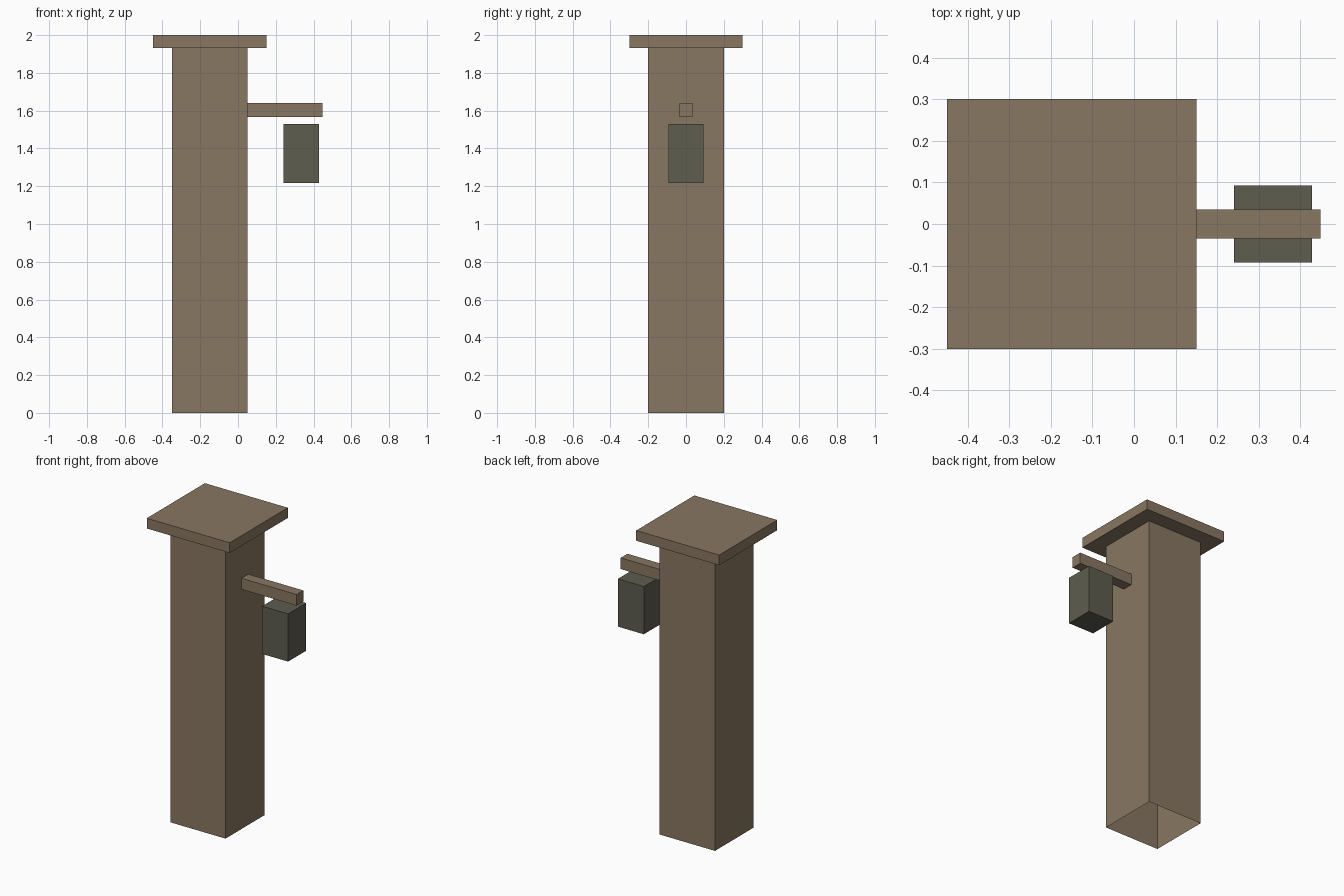
import bpy, bmesh
from mathutils import Vector

if "Cube" in bpy.data.objects:
    bpy.data.objects.remove(bpy.data.objects["Cube"])


def material(name, rgb):
    m = bpy.data.materials.new(name)
    m.diffuse_color = (*rgb, 1.0)
    m.use_nodes = True
    m.node_tree.nodes["Principled BSDF"].inputs["Base Color"].default_value = m.diffuse_color
    return m


wood = material("brown wood", (0.25, 0.184, 0.122))
iron = material("dark grey green", (0.112, 0.109, 0.080))


def box(name, lo, hi, mat, open_dirs=()):
    """Box between two corners; faces pointing along open_dirs are left open."""
    lo, hi = Vector(lo), Vector(hi)
    bm = bmesh.new()
    bmesh.ops.create_cube(bm, size=1.0)
    bmesh.ops.scale(bm, vec=hi - lo, verts=bm.verts)
    bmesh.ops.translate(bm, vec=(lo + hi) / 2, verts=bm.verts)
    bm.normal_update()
    gone = [f for f in bm.faces
            if any(f.normal.dot(Vector(d)) > 0.9 for d in open_dirs)]
    bmesh.ops.delete(bm, geom=gone, context='FACES')
    me = bpy.data.meshes.new(name)
    bm.to_mesh(me)
    bm.free()
    me.materials.append(mat)
    ob = bpy.data.objects.new(name, me)
    bpy.context.collection.objects.link(ob)
    return ob


# Hollow post, open underneath and closed off by the cap
box("post", (-0.35, -0.2, 0), (0.05, 0.2, 1.933), wood, [(0, 0, -1), (0, 0, 1)])
# Square cap slab
box("cap", (-0.45, -0.3, 1.933), (0.15, 0.3, 2.0), wood)
# Bracket arm sticking out of the post
box("arm", (0.05, -0.035, 1.567), (0.448, 0.035, 1.64), wood, [(-1, 0, 0)])
# Lantern hanging just below the arm
box("lantern", (0.24, -0.093, 1.218), (0.428, 0.093, 1.53), iron)
